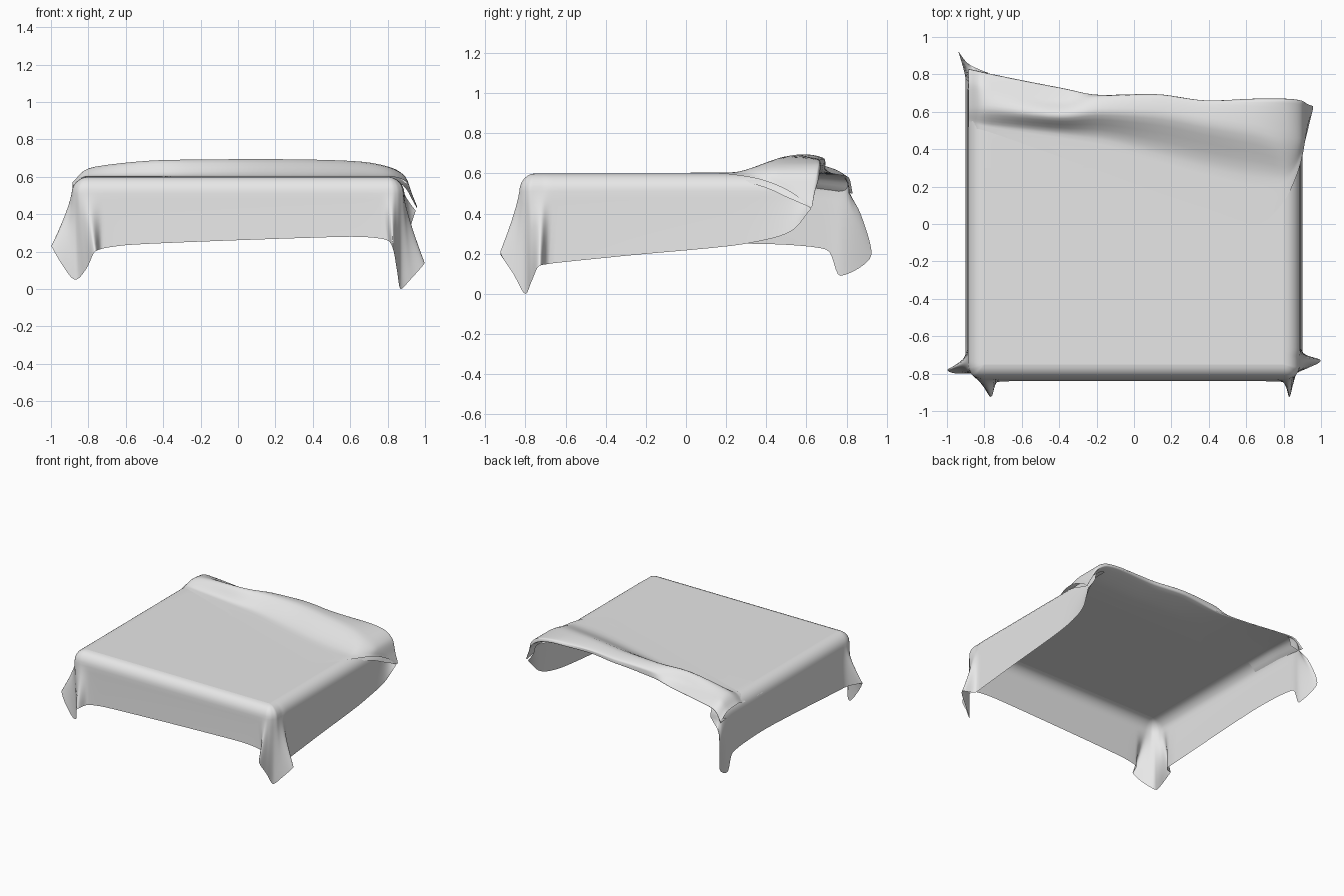
import bpy, math

cloth = bpy.data.materials.new("light_grey_cloth")
cloth.diffuse_color = (0.8, 0.8, 0.8, 1)


def interp(rows, n):
    """Smooth, non-overshooting interpolation through rows of numbers, n steps per span."""
    k, dim = len(rows), len(rows[0])

    def slope(i, c):
        if i == 0 or i == k - 1:
            a = min(i, k - 2)
            return rows[a + 1][c] - rows[a][c]
        p, q = rows[i][c] - rows[i - 1][c], rows[i + 1][c] - rows[i][c]
        return 2 * p * q / (p + q) if p * q > 0 else 0.0

    out = []
    for i in range(k - 1):
        for s in range(n):
            t = s / n
            a, b = 2*t**3 - 3*t*t + 1, t**3 - 2*t*t + t
            c_, d = 3*t*t - 2*t**3, t**3 - t*t
            out.append([a*rows[i][c] + b*slope(i, c) + c_*rows[i+1][c] + d*slope(i+1, c)
                        for c in range(dim)])
    out.append(list(rows[-1]))
    return out


def sheet(name, grid):
    nv = len(grid[0])
    verts = [p for row in grid for p in row]
    faces = [(i*nv + j, (i+1)*nv + j, (i+1)*nv + j + 1, i*nv + j + 1)
             for i in range(len(grid) - 1) for j in range(nv - 1)]
    me = bpy.data.meshes.new(name)
    me.from_pydata(verts, [], faces)
    me.materials.append(cloth)
    for p in me.polygons:
        p.use_smooth = True
    me.update()
    ob = bpy.data.objects.new(name, me)
    bpy.context.collection.objects.link(ob)
    return ob


def clamp(v, lo, hi):
    return max(lo, min(hi, v))


# Flat top of the blanket
sheet("blanket_top", [[(-0.8 + 0.2*i, -0.75 + 0.15*j, 0.6) for j in range(8)] for i in range(9)])

# Hanging sides: wall x, y, then hem x, y, z, from back right round the front to back left
stations = [
    (.89, .63, .95, .62, .42), (.89, .5, .915, .52, .31), (.89, .3, .90, .3, .25),
    (.89, -.3, .90, -.3, .19), (.89, -.66, .90, -.68, .15), (.885, -.72, .998, -.73, .14),
    (.885, -.77, .93, -.77, .06), (.87, -.80, .87, -.80, .0), (.85, -.82, .85, -.86, .10),
    (.82, -.83, .83, -.925, .21), (.76, -.83, .80, -.845, .26), (.6, -.83, .6, -.84, .28),
    (-.6, -.83, -.6, -.84, .235), (-.72, -.83, -.73, -.845, .215), (-.80, -.83, -.765, -.925, .20),
    (-.85, -.82, -.81, -.86, .11), (-.87, -.80, -.87, -.80, .05), (-.885, -.77, -.94, -.80, .13),
    (-.89, -.73, -.998, -.78, .23), (-.89, -.66, -.90, -.69, .20), (-.89, .3, -.90, .3, .25),
    (-.89, .68, -.90, .70, .22), (-.885, .76, -.90, .77, .09), (-.87, .80, -.94, .925, .20),
    (-.84, .815, -.89, .86, .42), (-.78, .81, -.79, .81, .50),
]
skirt = []
for wx, wy, hx, hy, hz in interp(stations, 6):
    ix, iy = clamp(wx, -.8, .8), clamp(wy, -.75, .75)
    col = []
    for k in range(7):                      # rounded upper edge
        a = k / 6 * math.pi / 2
        col.append((ix + (wx-ix)*math.sin(a), iy + (wy-iy)*math.sin(a), .51 + .09*math.cos(a)))
    for k in range(1, 9):                   # hanging part flaring toward the hem
        f = k / 8
        g = f ** 1.25
        col.append((wx + (hx-wx)*g, wy + (hy-wy)*g, .51 + (hz-.51)*f))
    skirt.append(col)
sheet("blanket_sides", skirt)

# Turned-back end: x, start z, crease y z, back y z, ridge y z, landing y z, flap edge y
fold = [
    (-.885, .54, .83, .50, .74, .56, .62, .57, .55, .553, .52),
    (-.80, .60, .81, .58, .73, .625, .62, .645, .53, .606, .50),
    (-.40, .60, .73, .60, .66, .63, .58, .69, .48, .606, .36),
    (-.17, .60, .69, .62, .685, .66, .60, .693, .45, .606, .28),
    (.10, .60, .695, .645, .69, .672, .59, .695, .38, .606, .18),
    (.40, .60, .66, .65, .66, .67, .54, .692, .30, .606, .08),
    (.65, .60, .67, .65, .66, .67, .50, .682, .25, .606, .0),
    (.80, .60, .67, .63, .66, .655, .46, .655, .24, .606, .12),
    (.895, .54, .66, .57, .65, .60, .46, .60, .38, .58, .34),
    (.93, .48, .64, .50, .63, .51, .57, .51, .54, .505, .53),
    (.958, .43, .63, .44, .63, .44, .62, .435, .62, .43, .62),
]
rows = []
for x, z0, yc, zc, ym, zm, yr, zr, yl, zl, ye in interp(fold, 6):
    y0 = .3 if x < .88 else .3 + .32*(x - .88)/.078
    profile = [(y0, z0), (y0 + (yc-y0)*.45, z0 + .1*(zc-z0)), (yc, zc), (ym, zm),
               (yr, zr), (yl, zl), (ye, zl - .003)]
    rows.append([(x, y, z) for y, z in interp(profile, 6)])
sheet("turned_back_fold", rows)
